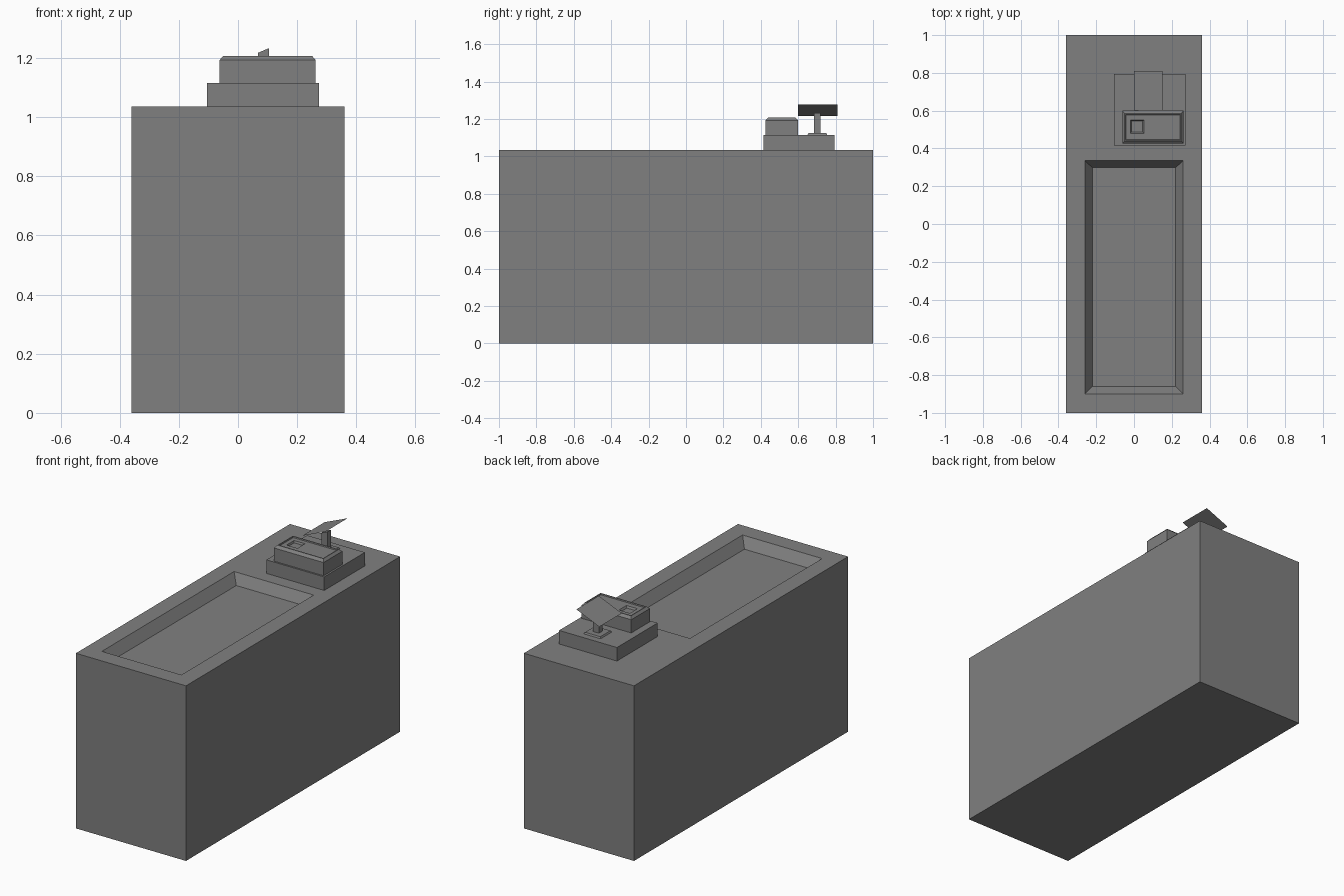
import bpy

grey = bpy.data.materials.new("plain_grey")
grey.diffuse_color = (0.216, 0.216, 0.216, 1)


def make(name, verts, faces):
    mesh = bpy.data.meshes.new(name)
    mesh.from_pydata(verts, [], faces)
    mesh.materials.append(grey)
    mesh.update()
    ob = bpy.data.objects.new(name, mesh)
    bpy.context.collection.objects.link(ob)
    return ob


def loft(name, rings):
    """Skin a stack of rectangles (x0, x1, y0, y1, z) and cap both ends."""
    verts, faces = [], [(3, 2, 1, 0)]
    for x0, x1, y0, y1, z in rings:
        verts += [(x0, y0, z), (x1, y0, z), (x1, y1, z), (x0, y1, z)]
    for r in range(0, 4 * (len(rings) - 1), 4):
        for i in range(4):
            j = (i + 1) % 4
            faces.append((r + i, r + j, r + 4 + j, r + 4 + i))
    n = 4 * (len(rings) - 1)
    faces.append((n, n + 1, n + 2, n + 3))
    return make(name, verts, faces)


# Counter block with a sloped-wall tray sunk in the top
loft("counter", [
    (-0.36, 0.36, -1, 1, 0),
    (-0.36, 0.36, -1, 1, 1.035),
    (-0.26, 0.26, -0.90, 0.335, 1.035),
    (-0.22, 0.22, -0.86, 0.298, 0.977),
])

# Drawer base
loft("drawer_base", [
    (-0.105, 0.273, 0.415, 0.795, 1.035),
    (-0.105, 0.273, 0.415, 0.795, 1.115),
])

# Keypad housing: chamfered rim, sunken panel, small square recess
loft("keypad_housing", [
    (-0.062, 0.262, 0.425, 0.60, 1.115),
    (-0.062, 0.262, 0.425, 0.60, 1.193),
    (-0.05, 0.25, 0.44, 0.585, 1.207),
    (-0.045, 0.245, 0.446, 0.579, 1.207),
    (-0.043, 0.243, 0.448, 0.577, 1.201),
    (-0.018, 0.053, 0.48, 0.55, 1.201),
    (-0.014, 0.046, 0.487, 0.545, 1.190),
])

# Screen stand: foot plate and post with a slanted top
loft("stand_foot", [
    (0.03, 0.14, 0.65, 0.755, 1.115),
    (0.035, 0.135, 0.655, 0.75, 1.124),
])
post = loft("stand_post", [
    (0.067, 0.105, 0.685, 0.718, 1.12),
    (0.067, 0.105, 0.685, 0.718, 1.217),
])
for v in post.data.vertices:
    if v.co.z > 1.2 and v.co.x > 0.09:
        v.co.z = 1.233

# Tilted thin screen
make("screen", [(0, 0.60, 1.215), (0.15, 0.60, 1.278),
                (0.15, 0.81, 1.278), (0, 0.81, 1.215)], [(0, 1, 2, 3)])
